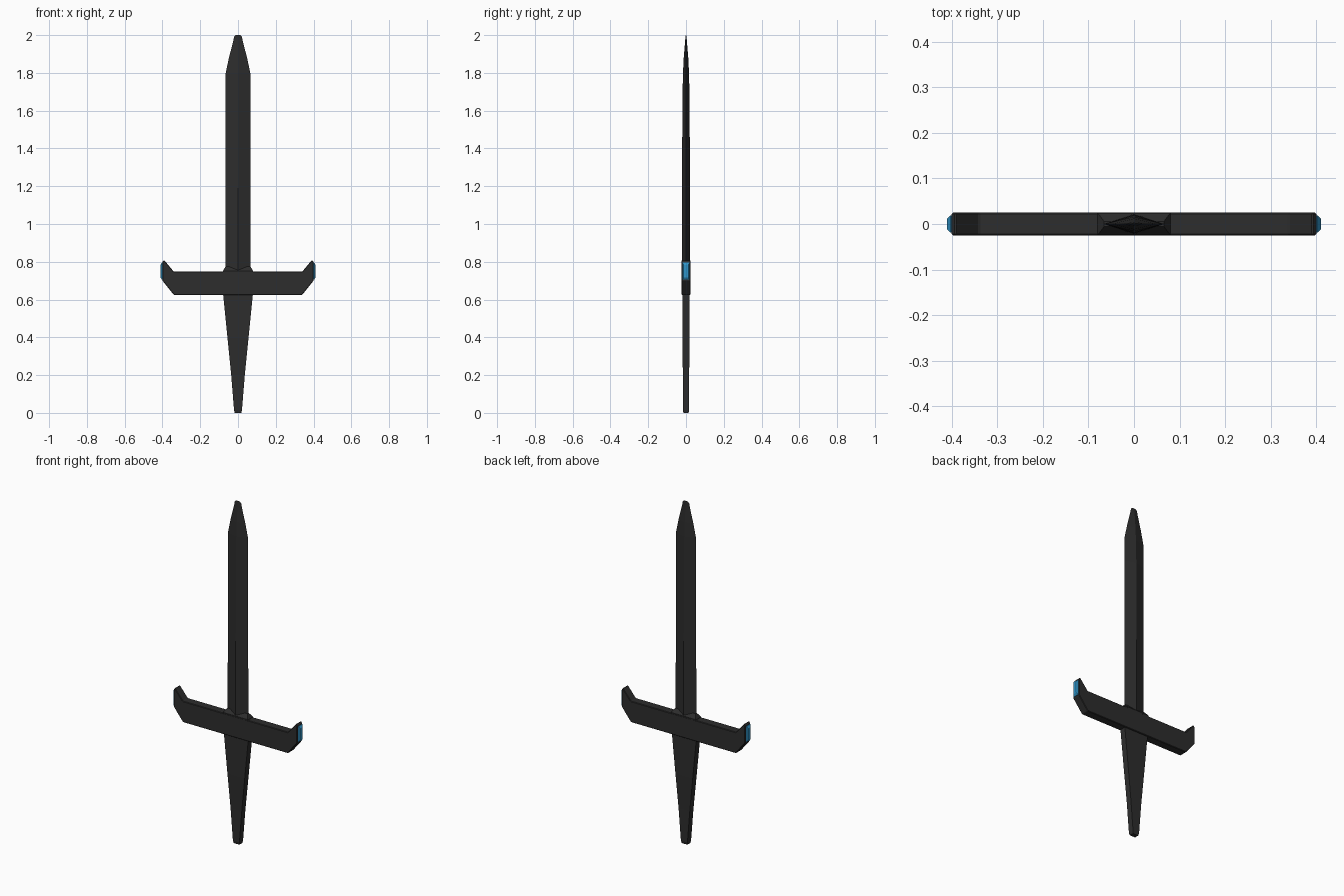
import bpy, bmesh

if "Cube" in bpy.data.objects:
    bpy.data.objects.remove(bpy.data.objects["Cube"])

def material(name, rgb):
    m = bpy.data.materials.new(name)
    m.diffuse_color = (*rgb, 1)
    m.use_nodes = True
    m.node_tree.nodes["Principled BSDF"].inputs["Base Color"].default_value = m.diffuse_color
    return m

BLACK = material("matte black", (0.026, 0.026, 0.026))
BLUE = material("bright blue", (0.03, 0.30, 0.58))

def loft(name, rings, mat):
    """Skin a closed solid through rings with equal point counts."""
    bm = bmesh.new()
    loops = [[bm.verts.new(p) for p in ring] for ring in rings]
    n = len(rings[0])
    for a, b in zip(loops, loops[1:]):
        for i in range(n):
            j = (i + 1) % n
            bm.faces.new((a[i], a[j], b[j], b[i]))
    bm.faces.new(loops[0])
    bm.faces.new(loops[-1])
    bmesh.ops.recalc_face_normals(bm, faces=bm.faces)
    me = bpy.data.meshes.new(name)
    bm.to_mesh(me)
    bm.free()
    me.materials.append(mat)
    ob = bpy.data.objects.new(name, me)
    bpy.context.collection.objects.link(ob)
    return ob

def rect(hx, hy, z):
    return [(-hx, -hy, z), (hx, -hy, z), (hx, hy, z), (-hx, hy, z)]

def diamond(hx, hy, z):
    return [(-hx, 0, z), (0, -hy, z), (hx, 0, z), (0, hy, z)]

# Blade: diamond section, thinning to a blunt tip
loft("blade", [diamond(*s) for s in (
    (0.067, 0.022, 0.70), (0.066, 0.021, 1.19), (0.065, 0.019, 1.66),
    (0.065, 0.016, 1.80), (0.048, 0.012, 1.88), (0.026, 0.005, 1.965),
    (0.021, 0.003, 1.99), (0.013, 0.001, 2.0))], BLACK)

# Collar: flares from the blade out to the guard
loft("collar", [rect(0.08, 0.0245, 0.74), rect(0.08, 0.0245, 0.752),
                rect(0.066, 0.006, 0.775)], BLACK)

# Grip: tapered flat bar
loft("grip", [rect(*s) for s in (
    (0.018, 0.013, 0.0), (0.021, 0.017, 0.015), (0.036, 0.017, 0.2),
    (0.056, 0.018, 0.4), (0.08, 0.018, 0.64))], BLACK)

# Guard: bar with upturned ends, edges lightly bevelled
half = [(0.34, 0.625), (0.40, 0.70), (0.40, 0.80), (0.392, 0.81), (0.34, 0.748)]
outline = half + [(-x, z) for x, z in reversed(half)]
guard = loft("guard", [[(x, y, z) for x, z in outline] for y in (-0.025, 0.025)], BLACK)
bev = guard.modifiers.new("edge bevel", "BEVEL")
bev.width = 0.003
bev.segments = 1

# End gems: bevelled blue plates on both guard tips
def gem_ring(x, hy, hz):
    return [(x, -hy, 0.75 - hz), (x, hy, 0.75 - hz), (x, hy, 0.75 + hz), (x, -hy, 0.75 + hz)]

for side, label in ((-1, "left"), (1, "right")):
    loft(label + "_gem", [gem_ring(side * 0.399, 0.019, 0.045),
                          gem_ring(side * 0.403, 0.019, 0.045),
                          gem_ring(side * 0.41, 0.012, 0.034)], BLUE)
